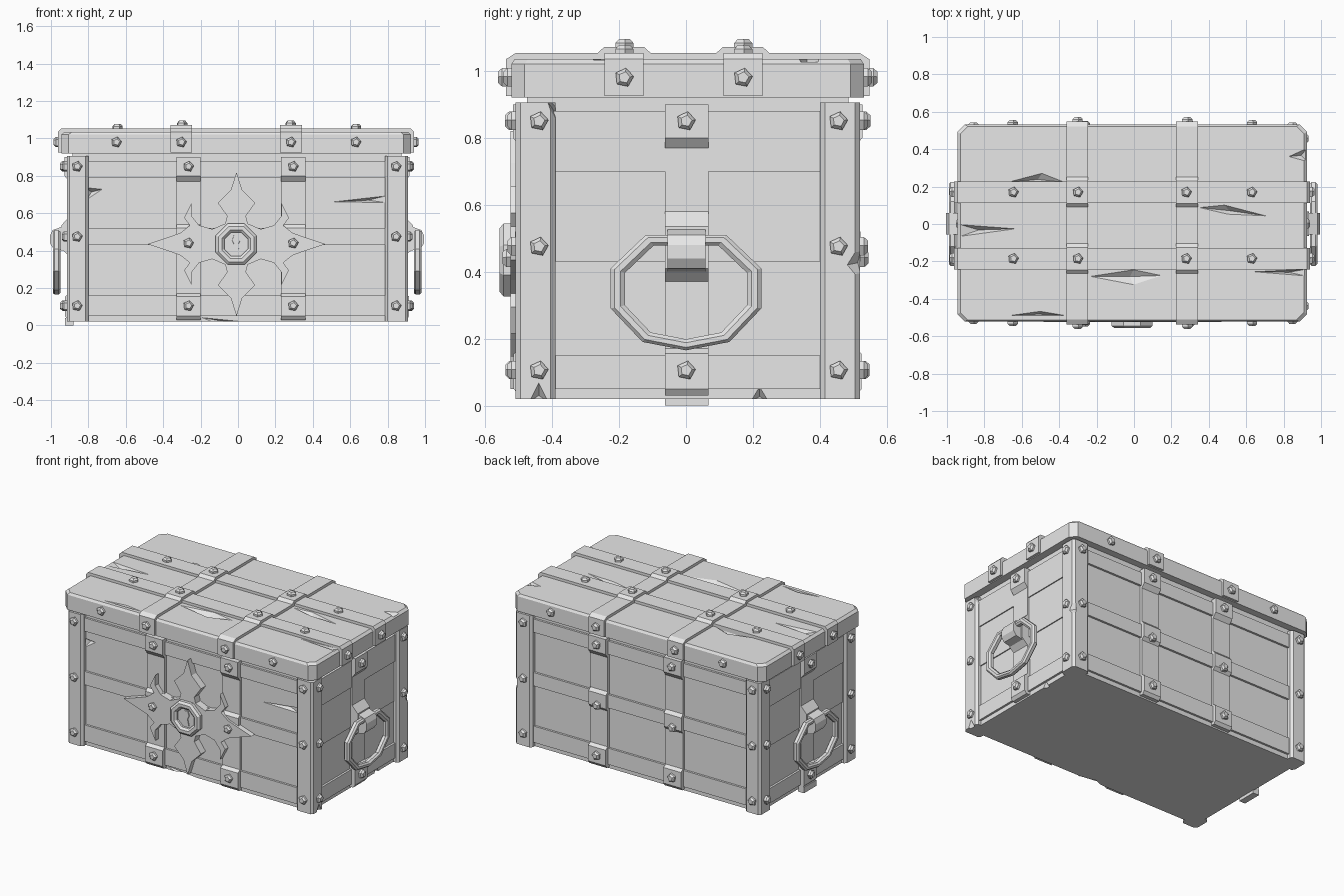
import bpy, bmesh, math
from mathutils import Vector

cube = bpy.data.objects.get("Cube")
if cube:
    bpy.data.objects.remove(cube, do_unlink=True)

grey = bpy.data.materials.new("plain_grey")
grey.use_nodes = True
colour = (0.8, 0.8, 0.8, 1)
grey.diffuse_color = colour
grey.node_tree.nodes["Principled BSDF"].inputs["Base Color"].default_value = colour

# Each side maps (along, up, outward) to a point in space
TOP = 1.035
SIDES = {
    "front": lambda a, b, o: Vector((a, -0.475 - o, b)),
    "back": lambda a, b, o: Vector((a, 0.485 + o, b)),
    "left": lambda a, b, o: Vector((0.875 + o, a, b)),
    "right": lambda a, b, o: Vector((-0.885 - o, a, b)),
    "top": lambda a, b, o: Vector((a, b, TOP + o)),
    "top_long": lambda a, b, o: Vector((b, a, TOP + o)),
    "base": lambda a, b, o: Vector((a, b, o)),
}


def finish(name, bm):
    bmesh.ops.recalc_face_normals(bm, faces=bm.faces)
    mesh = bpy.data.meshes.new(name)
    bm.to_mesh(mesh)
    bm.free()
    mesh.materials.append(grey)
    obj = bpy.data.objects.new(name, mesh)
    bpy.context.collection.objects.link(obj)
    return obj


def loft(name, loops, closed=False):
    """Skin a series of matching loops; cap the ends unless closed."""
    bm = bmesh.new()
    rows = [[bm.verts.new(p) for p in loop] for loop in loops]
    n = len(rows[0])
    for k in range(len(rows) if closed else len(rows) - 1):
        r, s = rows[k], rows[(k + 1) % len(rows)]
        for i in range(n):
            j = (i + 1) % n
            bm.faces.new((r[i], r[j], s[j], s[i]))
    if not closed:
        bm.faces.new(rows[0])
        bm.faces.new(rows[-1])
    return finish(name, bm)


def band(name, side, profile, a0, a1):
    """Strip with an (up, outward) profile, as wide as a0 to a1."""
    f = SIDES[side]
    return loft(name, [[f(a, b, o) for b, o in profile] for a in (a0, a1)])


def plate(name, side, outline, *levels):
    """Outline raised through (outward, scale) levels about its centre."""
    f = SIDES[side]
    ca = (min(p[0] for p in outline) + max(p[0] for p in outline)) / 2
    cb = (min(p[1] for p in outline) + max(p[1] for p in outline)) / 2
    return loft(name, [[f(ca + (a - ca) * s, cb + (b - cb) * s, o) for a, b in outline]
                       for o, s in levels])


def rect(a0, a1, b0, b1):
    return [(a0, b0), (a1, b0), (a1, b1), (a0, b1)]


def chamfered(a0, a1, b0, b1, c):
    return [(a0 + c, b0), (a1 - c, b0), (a1, b0 + c), (a1, b1 - c),
            (a1 - c, b1), (a0 + c, b1), (a0, b1 - c), (a0, b0 + c)]


def polygon(n, r, a=0, b=0, turn=0.0):
    return [(a + r * math.sin(turn + math.tau * i / n), b + r * math.cos(turn + math.tau * i / n))
            for i in range(n)]


def rivet(side, a, b, o):
    plate("rivet", side, polygon(5, 0.029, a, b, 0.2), (o - 0.005, 1), (o + 0.012, 1), (o + 0.024, 0.6))


# Wooden body, corner posts and lid
body = plate("body", "base", rect(-0.885, 0.875, -0.475, 0.485), (0.02, 1), (0.93, 1))
wood = [body]
for x0, x1 in ((-0.915, -0.80), (0.785, 0.91)):
    for y0, y1 in ((-0.51, -0.39), (0.40, 0.52)):
        wood.append(plate("corner_post", "base", chamfered(x0, x1, y0, y1, 0.015), (0.02, 1), (0.905, 1)))
lid = plate("lid", "base", chamfered(-0.945, 0.925, -0.522, 0.532, 0.04),
            (0.92, 1), (1.02, 1), (TOP, 0.982))
wood.append(lid)

# Raised boards on the four walls
for side in ("front", "back"):
    for z0, z1 in ((0.05, 0.16), (0.43, 0.52), (0.79, 0.88)):
        plate("wall_board", side, rect(-0.82, 0.81, z0, z1), (-0.01, 1), (0.014, 1))
for side in ("left", "right"):
    for z0, z1 in ((0.05, 0.15), (0.43, 0.70), (0.70, 0.88)):
        o = 0.014 if z1 != 0.70 else 0.007
        plate("wall_board", side, rect(-0.42, 0.43, z0, z1), (-0.01, 1), (o, 1))

# Wall straps that step over the boards
low = [(0.03, -0.01), (0.03, 0.025), (0.05, 0.04), (0.155, 0.04), (0.17, 0.018)]
high = [(0.77, 0.018), (0.80, 0.042), (0.90, 0.042), (0.90, -0.01)]
middle = [(0.41, 0.018), (0.43, 0.036), (0.52, 0.036), (0.54, 0.018)]
hanger = [(0.37, 0.018), (0.41, 0.06), (0.535, 0.06), (0.58, 0.018)]
for side in ("front", "back"):
    for x in (-0.265, 0.295):
        band("wall_strap", side, low + middle + high, x - 0.065, x + 0.065)
        for z, o in ((0.105, 0.04), (0.44, 0.05 if side == "front" else 0.036), (0.85, 0.042)):
            rivet(side, x, z, o)
    for x in (-0.86, 0.845):
        for z in (0.105, 0.475, 0.85):
            rivet(side, x, z, 0.035)

# End straps with ring handles
ring = [(-0.12, 0.51), (0.12, 0.51), (0.225, 0.41), (0.225, 0.29),
        (0.13, 0.19), (0, 0.165), (-0.13, 0.19), (-0.225, 0.29), (-0.225, 0.41)]
section = [(1, 0.075), (1, 0.095), (0.95, 0.105), (0.87, 0.105),
           (0.81, 0.095), (0.81, 0.075), (0.87, 0.065), (0.95, 0.065)]
for side in ("left", "right"):
    f = SIDES[side]
    band("end_strap", side, low + hanger + high, -0.063, 0.067)
    band("ring_holder", side, [(0.53, 0.05), (0.51, 0.105), (0.48, 0.12), (0.44, 0.12),
                               (0.41, 0.10), (0.40, 0.05)], -0.055, 0.058)
    loft("ring_handle", [[f(a * s, 0.34 + (b - 0.34) * s, o) for a, b in ring] for s, o in section], True)
    for y in (-0.44, 0.455):
        for z in (0.105, 0.475, 0.85):
            rivet(side, y, z, 0.033)
    for z in (0.105, 0.85):
        rivet(side, 0, z, 0.042)
plate("strap_foot", "right", rect(-0.063, 0.067, 0, 0.04), (-0.005, 1), (0.04, 1))

# Lid boards running lengthwise and wrapping over the ends
drop = 0.925 - TOP
for y in (-0.185, 0.17):
    band("lid_board", "top_long", [(-0.962, drop), (-0.962, 0), (-0.945, 0.018), (0.925, 0.018),
                                   (0.942, 0), (0.942, drop)], y - 0.058, y + 0.058)
    for x in (-0.645, 0.63):
        rivet("top", x, y, 0.018)
    for x in (-0.30, 0.28):
        rivet("top", x, y, 0.036)
    rivet("left", y, 0.98, 0.067)
    rivet("right", y, 0.98, 0.077)

# Lid straps running front to back over the boards
arch = [(-0.538, drop), (-0.538, 0), (-0.51, 0.018)]
for y in (-0.185, 0.17):
    arch += [(y - 0.08, 0.018), (y - 0.06, 0.036), (y + 0.06, 0.036), (y + 0.08, 0.018)]
arch += [(0.52, 0.018), (0.548, 0), (0.548, drop)]
for x in (-0.303, 0.283):
    band("lid_strap", "top", arch, x - 0.058, x + 0.058)
    for side in ("front", "back"):
        rivet(side, x, 0.98, 0.063)
for x in (-0.65, 0.63):
    for side in ("front", "back"):
        rivet(side, x, 0.98, 0.047)

# Star ornament, mirrored from one quarter
quarter = [(0, 0.385), (0.03, 0.29), (0.10, 0.22), (0.05, 0.15), (0.06, 0.11), (0.13, 0.08),
           (0.20, 0.10), (0.24, 0.15), (0.24, 0.22), (0.28, 0.14), (0.25, 0.10), (0.30, 0.06), (0.37, 0.035)]
half = quarter + [(0.475, 0)] + [(a, -b) for a, b in reversed(quarter)]
star = half + [(-a, b) for a, b in reversed(half[1:-1])]
plate("star_ornament", "front", [(a - 0.008, b + 0.435) for a, b in star], (0, 1), (0.05, 1))

# Lock: octagonal collar, back disc and keyhole
turn = math.pi / 8
f = SIDES["front"]
collar = [(0.118, 0.045), (0.118, 0.07), (0.103, 0.082), (0.082, 0.082), (0.068, 0.07), (0.068, 0.045)]
loft("lock_collar", [[f(a - 0.01, b + 0.435, o) for a, b in polygon(8, r, turn=turn)]
                     for r, o in collar], True)
plate("lock_disc", "front", polygon(8, 0.075, -0.01, 0.435, turn), (0.045, 1), (0.056, 1))
plate("keyhole", "front", [(-0.03, 0.385), (0.01, 0.385), (0, 0.43), (0.012, 0.455), (0.002, 0.485),
                           (-0.022, 0.485), (-0.032, 0.455), (-0.02, 0.43)], (0.05, 1), (0.062, 0.95))

# Splits and chips in the wood
chips = [
    ("front", 0, [(0.49, 0.66), (0.80, 0.695), (0.80, 0.655)]),
    ("front", 0, [(-0.82, 0.74), (-0.72, 0.73), (-0.81, 0.67)]),
    ("front", 0, [(-0.21, 0.045), (0.14, 0.01), (-0.1, 0)]),
    ("left", 0, [(-0.40, 0.69), (-0.40, 0.655), (-0.25, 0.66)]),
    ("left", 0.033, [(-0.47, 0.01), (-0.41, 0.01), (-0.44, 0.07)]),
    ("left", 0.033, [(0.48, 0.42), (0.53, 0.50), (0.53, 0.36)]),
    ("left", 0.033, [(-0.415, 0.91), (-0.38, 0.91), (-0.38, 0.81)]),
    ("left", 0, [(0.19, 0.01), (0.25, 0.01), (0.22, 0.06)]),
    ("top", 0, [(-0.70, 0.22), (-0.49, 0.275), (-0.35, 0.22)]),
    ("top", 0, [(0.33, 0.09), (0.48, 0.105), (0.73, 0.04), (0.5, 0.05)]),
    ("top", 0, [(-0.94, 0), (-0.94, -0.07), (-0.61, -0.025)]),
    ("top", 0, [(-0.26, -0.28), (0, -0.24), (0.17, -0.275), (0, -0.33)]),
    ("top", 0, [(0.62, -0.255), (0.93, -0.24), (0.93, -0.28)]),
    ("top", 0, [(-0.68, -0.49), (-0.5, -0.465), (-0.35, -0.49)]),
    ("top", 0, [(0.93, 0.41), (0.82, 0.36), (0.93, 0.33)]),
]
bm = bmesh.new()
for side, o, outline in chips:
    f = SIDES[side]
    ca, cb = (sum(p[k] for p in outline) / len(outline) for k in (0, 1))
    rim = [bm.verts.new(f(a, b, o + 0.004)) for a, b in outline]
    tip = bm.verts.new(f(ca, cb, o - 0.03))
    bm.faces.new(rim)
    for i, v in enumerate(rim):
        bm.faces.new((v, rim[i - 1], tip))
cutter = finish("chip_cutter", bm)
cutter.hide_render = True
for obj in wood:
    mod = obj.modifiers.new("chips", "BOOLEAN")
    mod.operation, mod.object, mod.solver = "DIFFERENCE", cutter, "EXACT"
    bpy.context.view_layer.objects.active = obj
    bpy.ops.object.modifier_apply(modifier=mod.name)
bpy.data.objects.remove(cutter, do_unlink=True)
